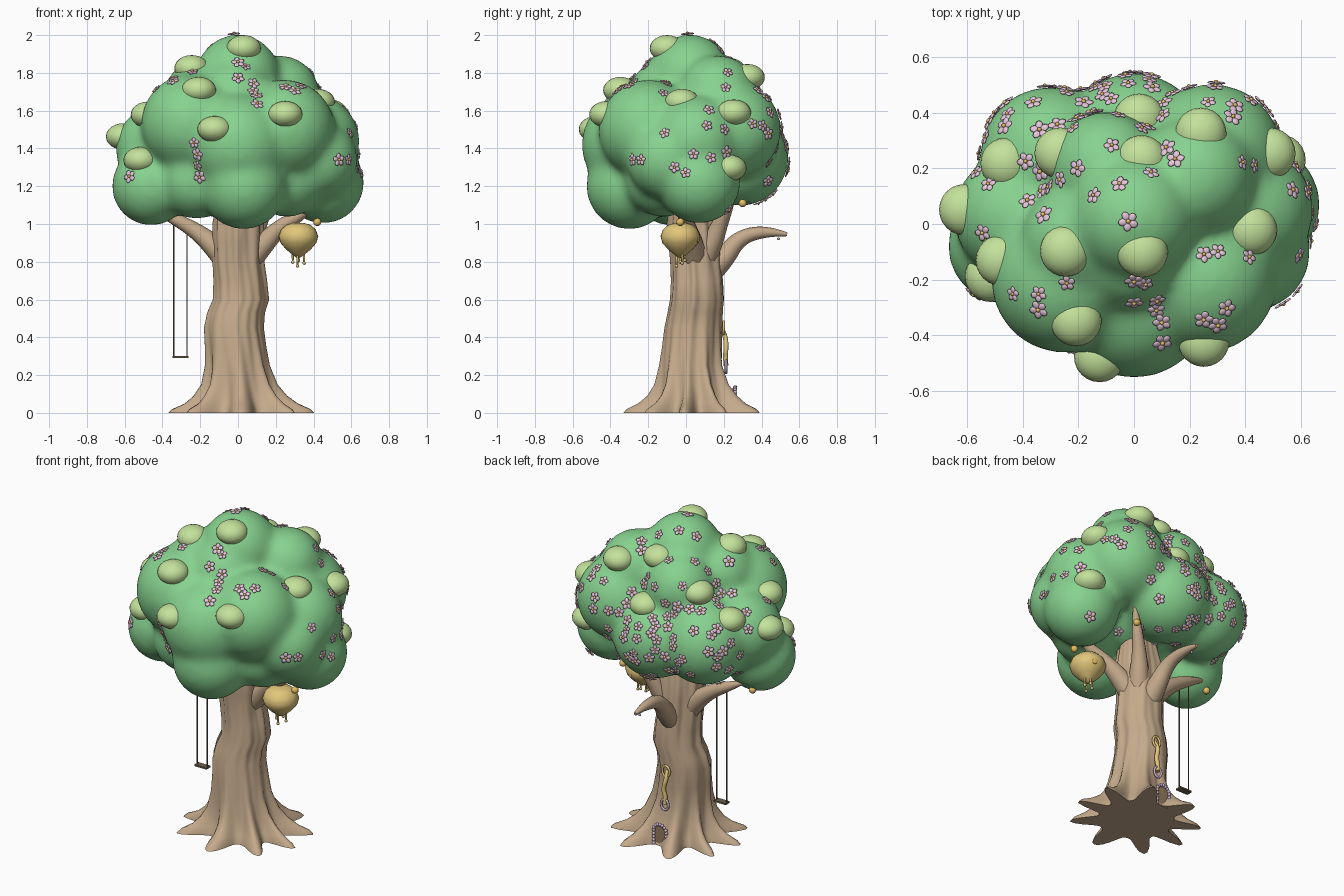
import bpy, bmesh, math, random
from mathutils import Vector, Matrix
from mathutils.bvhtree import BVHTree

random.seed(7)
if "Cube" in bpy.data.objects:
    bpy.data.objects.remove(bpy.data.objects["Cube"])


def material(name, *rgb):
    col = [(c / 255) ** 2.2 for c in rgb] + [1]
    m = bpy.data.materials.new(name)
    m.use_nodes = True
    m.diffuse_color = col
    m.node_tree.nodes["Principled BSDF"].inputs["Base Color"].default_value = col
    return m


BARK = material("bark", 195, 168, 138)
LEAF = material("leaf_green", 134, 209, 142)
LIGHT = material("light_leaf_green", 194, 225, 154)
PETAL = material("petal_pink", 228, 196, 216)
GOLD = material("gold", 228, 188, 98)
HONEY = material("honey", 225, 197, 122)
ROPE = material("dark_wood", 108, 96, 78)
LILAC = material("lilac_beads", 200, 176, 202)
DOOR = material("door_brown", 150, 122, 96)


def make(name, bm, *mats, smooth=True):
    me = bpy.data.meshes.new(name)
    bm.normal_update()
    bm.to_mesh(me)
    bm.free()
    for m in mats:
        me.materials.append(m)
    me.polygons.foreach_set("use_smooth", [smooth] * len(me.polygons))
    ob = bpy.data.objects.new(name, me)
    bpy.context.collection.objects.link(ob)
    return ob


def ball(bm, loc, scale, rot=None, mat=0, seg=12):
    sc = (scale,) * 3 if isinstance(scale, float) else scale
    mx = Matrix.LocRotScale(Vector(loc), rot, Vector(sc))
    res = bmesh.ops.create_uvsphere(bm, u_segments=seg, v_segments=max(4, seg // 2),
                                    radius=1, matrix=mx)
    if mat:
        for f in {f for v in res["verts"] for f in v.link_faces}:
            f.material_index = mat


def baked(ob):
    # Replace an object by its evaluated mesh
    dg = bpy.context.evaluated_depsgraph_get()
    me = bpy.data.meshes.new_from_object(ob.evaluated_get(dg))
    new = bpy.data.objects.new(ob.name, me)
    name = ob.name
    bpy.data.objects.remove(ob)
    new.name = name
    bpy.context.collection.objects.link(new)
    me.polygons.foreach_set("use_smooth", [True] * len(me.polygons))
    return new


def tube(name, points, radii, mat, closed=False, res=4):
    cu = bpy.data.curves.new(name, "CURVE")
    cu.dimensions = "3D"
    cu.bevel_depth, cu.bevel_resolution, cu.use_fill_caps = 1, res, True
    sp = cu.splines.new("NURBS")
    sp.points.add(len(points) - 1)
    for p, co, r in zip(sp.points, points, radii):
        p.co, p.radius = (*co, 1), r
    sp.use_endpoint_u, sp.use_cyclic_u = not closed, closed
    sp.order_u, sp.resolution_u = 3, 8
    cu.materials.append(mat)
    ob = bpy.data.objects.new(name, cu)
    bpy.context.collection.objects.link(ob)
    return baked(ob)


# Trunk: rings of (z, centre x, centre y, radius, root reach)
RINGS = [(0, .02, .04, .22, .165), (.02, .02, .04, .215, .15), (.05, .02, .04, .2, .1),
         (.09, .015, .04, .185, .065), (.15, .01, .035, .17, .035), (.25, 0, .03, .155, .018),
         (.35, -.01, .035, .152, .01), (.45, -.02, .04, .148, .008), (.53, -.01, .05, .142, .008),
         (.6, .015, .06, .138, .008), (.7, .01, .06, .132, .008), (.8, 0, .055, .127, .01),
         (.9, 0, .05, .128, .012), (1, 0, .04, .13, .01), (1.2, 0, .03, .1, 0)]
SEG = 108
bm = bmesh.new()
loops = []
for z, cx, cy, r, reach in RINGS:
    ring = []
    for i in range(SEG):
        a = math.tau * i / SEG
        w = a + .12 * math.sin(2 * a)
        lobe = (.5 - .5 * math.sin(9 * w)) ** 1.7 * (1 + .1 * math.sin(2 * a + 1))
        grain = .002 * math.sin(17 * a + 5 * z) + .003 * math.sin(7 * a - 6 * z)
        d = r + reach * lobe + grain
        ring.append(bm.verts.new((cx + d * math.cos(a), cy + d * math.sin(a), z)))
    loops.append(ring)
for lo, hi in zip(loops, loops[1:]):
    for i in range(SEG):
        j = (i + 1) % SEG
        bm.faces.new((lo[i], lo[j], hi[j], hi[i]))
bm.faces.new(loops[0][::-1])
bm.faces.new(loops[-1])
trunk = make("trunk", bm, BARK)
trunk.data.polygons[-1].use_smooth = trunk.data.polygons[-2].use_smooth = False

# Branches
THICK = (.075, .06, .042, .03, .01)
tube("left_branch", [(.03, .05, .78), (.12, .04, .88), (.23, .01, .99), (.35, -.02, 1.06), (.44, 0, 1.14)], THICK, BARK)
tube("right_branch", [(-.03, .06, .78), (-.12, .07, .88), (-.23, .08, .97), (-.36, .08, 1.04), (-.45, .07, 1.08)], THICK, BARK)
tube("back_branch", [(0, .07, .7), (0, .19, .8), (-.01, .28, .93), (-.02, .43, .965), (-.02, .535, .945)], THICK, BARK)
tube("rear_left_branch", [(.02, .06, .75), (.07, .13, .88), (.11, .18, 1.0), (.17, .23, 1.12), (.22, .27, 1.25)], THICK, BARK)

# Canopy: blobs fused into one soft skin
BLOBS = [(0, .02, 1.78, .22), (-.25, -.2, 1.53, .26), (-.2, -.06, 1.66, .2), (0, -.28, 1.42, .27),
         (.03, -.3, 1.2, .225), (.25, -.2, 1.5, .26), (-.46, -.08, 1.2, .205), (-.42, .03, 1.4, .225),
         (.45, .07, 1.22, .215), (.4, .05, 1.44, .24), (0, .29, 1.35, .25), (-.3, .24, 1.37, .25),
         (.28, .25, 1.5, .25), (.22, .17, 1.68, .21), (0, 0, 1.46, .34), (-.1, .2, 1.65, .2),
         (-.22, -.18, 1.23, .2), (.26, -.12, 1.24, .2), (.42, -.1, 1.34, .21), (-.02, -.1, 1.66, .21)]
bm = bmesh.new()
for x, y, z, r in BLOBS:
    ball(bm, (x, y, z), r + .005, seg=32)
canopy = make("canopy", bm, LEAF)
rm = canopy.modifiers.new("fuse", "REMESH")
rm.mode, rm.voxel_size = "VOXEL", .02
sm = canopy.modifiers.new("soften", "SMOOTH")
sm.factor, sm.iterations = .5, 24
canopy = baked(canopy)
if not canopy.data.materials:
    canopy.data.materials.append(LEAF)
skin = BVHTree.FromPolygons([v.co for v in canopy.data.vertices],
                            [tuple(p.vertices) for p in canopy.data.polygons])

# Light leaf tufts, flattened upright and half sunk in the canopy
TUFTS = [(.03, -.1, 1.93), (-.25, -.1, 1.84), (-.21, -.34, 1.7), (-.12, -.47, 1.5), (.25, -.42, 1.58),
         (-.51, -.18, 1.33), (-.6, .05, 1.46), (-.48, -.13, 1.58), (.42, -.02, 1.64), (.45, .25, 1.57),
         (.53, .24, 1.3), (.24, .33, 1.78), (.03, .24, 1.82), (.02, .38, 1.57), (-.25, .25, 1.67),
         (-.47, .22, 1.55)]
bm = bmesh.new()
tuft_spots = []
for t in TUFTS:
    co, n, _, _ = skin.find_nearest(Vector(t))
    tuft_spots.append(co)
    ball(bm, co - n * .025, (.092, .092, .07), seg=24)
make("leaf_tufts", bm, LIGHT)

# One blossom: five petals round a gold centre
bm = bmesh.new()
for k in range(5):
    a = k * math.tau / 5
    ball(bm, Vector((math.cos(a), math.sin(a), .4)) * .0165, (.0135, .0115, .004),
         Matrix.Rotation(a, 3, "Z").to_quaternion(), seg=8)
ball(bm, (0, 0, .009), .007, mat=1, seg=8)
blossom = bpy.data.meshes.new("blossom")
bm.to_mesh(blossom)
bm.free()

# Blossom spots along each axis, then a scatter over the back
FRONT = [(-.24, 1.8), (-.34, 1.75), (-.23, 1.43), (-.21, 1.37), (-.21, 1.31), (-.2, 1.25), (-.13, 1.58),
         (0, 1.77), (.04, 1.83), (.08, 1.7), (.1, 1.63), (.25, 1.72), (.3, 1.7), (.53, 1.34), (.58, 1.34), (-.57, 1.25)]
SIDE = [(-.12, 1.69), (-.03, 1.66), (-.11, 1.48), (.11, 1.52), (.04, 1.37), (.08, 1.36), (.13, 1.35),
        (-.23, 1.34), (-.06, 1.3), (0, 1.27), (.22, 1.8), (.21, 1.72), (.31, 1.65), (.12, 1.6), (.2, 1.5),
        (.35, 1.53), (.4, 1.52), (.43, 1.48), (.44, 1.59), (.21, 1.38), (.22, 1.08), (.43, 1.23)]
TOP = [(-.11, .46), (-.02, .5), (.11, .43), (-.08, .28), (.12, .27), (.15, .23), (.06, .18), (-.05, .14),
       (-.14, .1), (-.02, .01), (-.38, .08), (-.32, .03), (-.3, .13), (-.26, .16), (-.2, .2), (-.45, .3),
       (-.45, .39), (-.52, .14), (-.54, -.03), (-.43, -.25), (-.34, -.25), (-.24, -.24), (.08, -.27),
       (.1, -.35), (0, -.2), (.25, -.11), (.3, -.1), (.33, -.3), (.5, -.03), (.36, .42)]
rays = [((x, -3, z), (0, 1, 0)) for x, z in FRONT]
rays += [((3, y, z), (-1, 0, 0)) for y, z in SIDE]
rays += [((x, y, 3), (0, 0, -1)) for x, y in TOP]
for _ in range(110):
    d = Vector((random.gauss(-.45, .7), random.gauss(1, .4), random.gauss(.1, .5))).normalized()
    rays.append((Vector((0, 0, 1.42)) + d * 2, -d))
bm = bmesh.new()
spots = []
for start, aim in rays:
    hit, n, _, _ = skin.ray_cast(Vector(start), Vector(aim))
    if hit is None or hit.z < 1.05 or any((hit - s).length < .045 for s in spots):
        continue
    if any((hit - s).length < .09 for s in tuft_spots):
        continue
    spots.append(hit)
    turn = n.to_track_quat("Z", "Y") @ Matrix.Rotation(random.random() * 6, 3, "Z").to_quaternion()
    size = random.uniform(.95, 1.25)
    copy = blossom.copy()
    copy.transform(Matrix.LocRotScale(hit, turn, Vector((size, size, size))))
    bm.from_mesh(copy)
    bpy.data.meshes.remove(copy)
make("blossoms", bm, PETAL, GOLD)
bpy.data.meshes.remove(blossom)

# Hanging hive with honey drips and a round entrance
PROFILE = [(0, 1.005), (.03, 1.005), (.065, .995), (.092, .97), (.105, .935), (.095, .9),
           (.065, .865), (.035, .84), (.015, .825), (0, .82)]
bm = bmesh.new()
vs = [bm.verts.new((r, 0, z)) for r, z in PROFILE]
es = [bm.edges.new(p) for p in zip(vs, vs[1:])]
bmesh.ops.spin(bm, geom=vs + es, axis=(0, 0, 1), cent=(0, 0, 0), angle=math.tau, steps=28)
bmesh.ops.remove_doubles(bm, verts=bm.verts, dist=.0005)
bmesh.ops.recalc_face_normals(bm, faces=bm.faces)
for x, y, low in ((-.03, 0, .79), (-.005, -.02, .77), (.03, .01, .785), (0, .025, .8)):
    ball(bm, (x, y, (low + .87) / 2), (.006, .006, (.87 - low) / 2))
    ball(bm, (x, y, low + .008), .009)
bmesh.ops.translate(bm, verts=bm.verts, vec=(.32, -.03, 0))
make("hive", bm, HONEY)
bm = bmesh.new()
out = Vector((.25, .9, -.15)).normalized()
ball(bm, Vector((.32, -.03, .93)) + out * .1, (.016, .016, .004), out.to_track_quat("Z", "Y"), seg=16)
make("hive_entrance", bm, GOLD)

# Gold fruit near the branch tips
bm = bmesh.new()
for p in ((.42, -.03, 1.01), (-.5, .05, 1.04), (.23, .3, 1.11)):
    ball(bm, p, .021, seg=16)
make("fruit", bm, GOLD)

# Swing
for side, x in (("left", -.27), ("right", -.34)):
    tube(side + "_swing_rope", [(x, .08, .3), (x, .08, .65), (x, .08, 1.03)], (.0038,) * 3, ROPE, res=2)
bm = bmesh.new()
bmesh.ops.create_cube(bm, size=1, matrix=Matrix.LocRotScale(Vector((-.305, .08, .295)), None, Vector((.085, .04, .01))))
make("swing_seat", bm, ROPE, smooth=False)

# Slide down the back of the trunk, with a ring at each end
tube("slide", [(0, .185, .45), (-.01, .21, .41), (.012, .212, .34), (-.005, .208, .29), (0, .212, .25)],
     (.013,) * 5, HONEY)
CIRCLE = [(math.cos(k * math.tau / 12), math.sin(k * math.tau / 12)) for k in range(12)]
for name, z, y, mat in (("slide_top_ring", .45, .2, HONEY), ("slide_bottom_ring", .245, .212, LILAC)):
    tube(name, [(.026 * c, y, z + .034 * s) for c, s in CIRCLE], (.007,) * 12, mat, closed=True)

# Little arched door framed by beads
bm = bmesh.new()
ARC = [(math.cos(k * math.pi / 8), math.sin(k * math.pi / 8)) for k in range(9)]
arch = [(.042, 0)] + [(.042 * c, .09 + .042 * s) for c, s in ARC] + [(-.042, 0)]
face = bm.faces.new([bm.verts.new((x, .247, z)) for x, z in arch])
ext = bmesh.ops.extrude_face_region(bm, geom=[face])
bmesh.ops.translate(bm, verts=[v for v in ext["geom"] if isinstance(v, bmesh.types.BMVert)], vec=(0, .008, 0))
bmesh.ops.recalc_face_normals(bm, faces=bm.faces)
make("door", bm, DOOR, smooth=False)
bm = bmesh.new()
frame = [(s * .044, .01 + .02 * k) for s in (-1, 1) for k in range(4)]
for x, z in frame + [(.044 * c, .092 + .044 * s) for c, s in ARC]:
    ball(bm, (x, .26, z), .0105, seg=10)
make("door_beads", bm, LILAC)

# Bud under the back branch tip
bm = bmesh.new()
ball(bm, (-.02, .49, .922), .008)
make("branch_bud", bm, LILAC)
